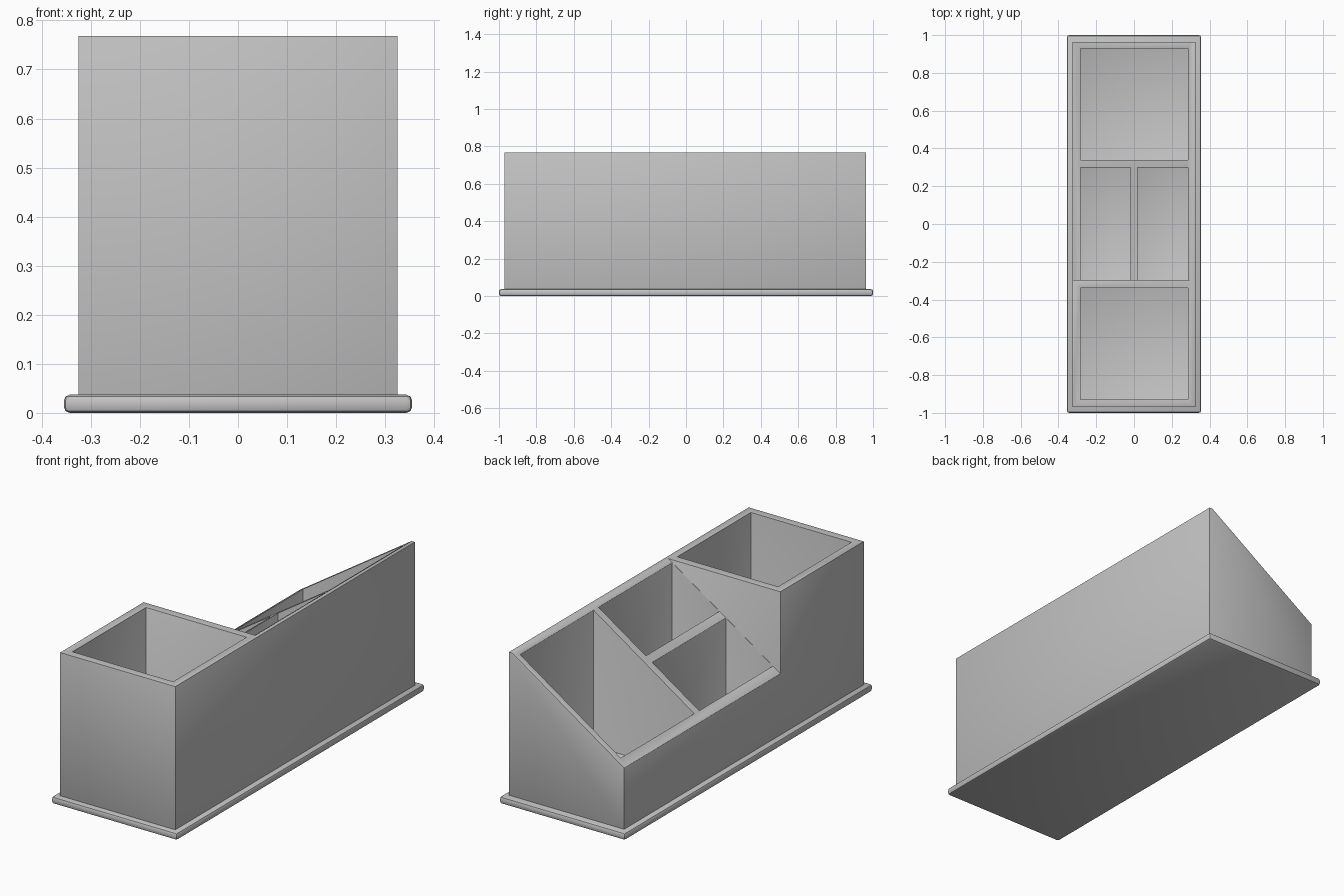
import bpy
import bmesh

cube = bpy.data.objects.get("Cube")
if cube:
    bpy.data.objects.remove(cube, do_unlink=True)

grey = bpy.data.materials.new("plain_grey")
grey.use_nodes = True
colour = (0.55, 0.55, 0.55, 1)
grey.diffuse_color = colour
grey.node_tree.nodes["Principled BSDF"].inputs["Base Color"].default_value = colour


def prism(name, profile, y0, y1):
    """Extrude an x-z profile along y."""
    bm = bmesh.new()
    face = bm.faces.new([bm.verts.new((x, y0, z)) for x, z in profile])
    ext = bmesh.ops.extrude_face_region(bm, geom=[face])
    verts = [v for v in ext["geom"] if isinstance(v, bmesh.types.BMVert)]
    bmesh.ops.translate(bm, verts=verts, vec=(0, y1 - y0, 0))
    bmesh.ops.recalc_face_normals(bm, faces=bm.faces)
    mesh = bpy.data.meshes.new(name)
    bm.to_mesh(mesh)
    bm.free()
    mesh.materials.append(grey)
    obj = bpy.data.objects.new(name, mesh)
    bpy.context.collection.objects.link(obj)
    return obj


def box(name, x0, x1, y0, y1, z0, z1):
    return prism(name, [(x0, z0), (x1, z0), (x1, z1), (x0, z1)], y0, y1)


def activate(obj):
    bpy.ops.object.select_all(action='DESELECT')
    obj.select_set(True)
    bpy.context.view_layer.objects.active = obj


def carve(obj, cutter):
    """Subtract the cutter, then discard it."""
    cutter.hide_render = True
    mod = obj.modifiers.new("carve", 'BOOLEAN')
    mod.operation = 'DIFFERENCE'
    mod.solver = 'EXACT'
    mod.object = cutter
    activate(obj)
    bpy.ops.object.modifier_apply(modifier=mod.name)
    bpy.data.objects.remove(cutter, do_unlink=True)


def soften(obj, width):
    mod = obj.modifiers.new("soft_edges", 'BEVEL')
    mod.width = width
    mod.segments = 2
    mod.limit_method = 'ANGLE'
    activate(obj)
    bpy.ops.object.modifier_apply(modifier=mod.name)
    bpy.ops.object.shade_smooth_by_angle()


# Foot plate with rounded rim
base = box("base_plate", -0.355, 0.355, -1, 1, 0, 0.037)
soften(base, 0.012)

# Organizer body, lowered by a sideways slope behind the tall front bin
HEIGHT, FLOOR = 0.768, 0.06
body = box("organizer_body", -0.325, 0.325, -0.97, 0.963, 0.02, HEIGHT)
carve(body, prism("slope_cutter", [(-0.5, 0.234), (0.4, 0.83), (-0.5, 0.83)], -0.297, 1.1))

# Front bin, two narrow middle bins and back bin
bins = [
    (-0.283, 0.285, -0.93, -0.338),
    (-0.283, -0.018, -0.297, 0.298),
    (0.018, 0.285, -0.297, 0.298),
    (-0.283, 0.285, 0.338, 0.93),
]
for x0, x1, y0, y1 in bins:
    # The middle bins stop just short of the tall bin's rear face
    start = y0 + 0.001 if y0 == -0.297 else y0
    carve(body, box("bin_cutter", x0, x1, start, y1, FLOOR, 1))
soften(body, 0.005)
